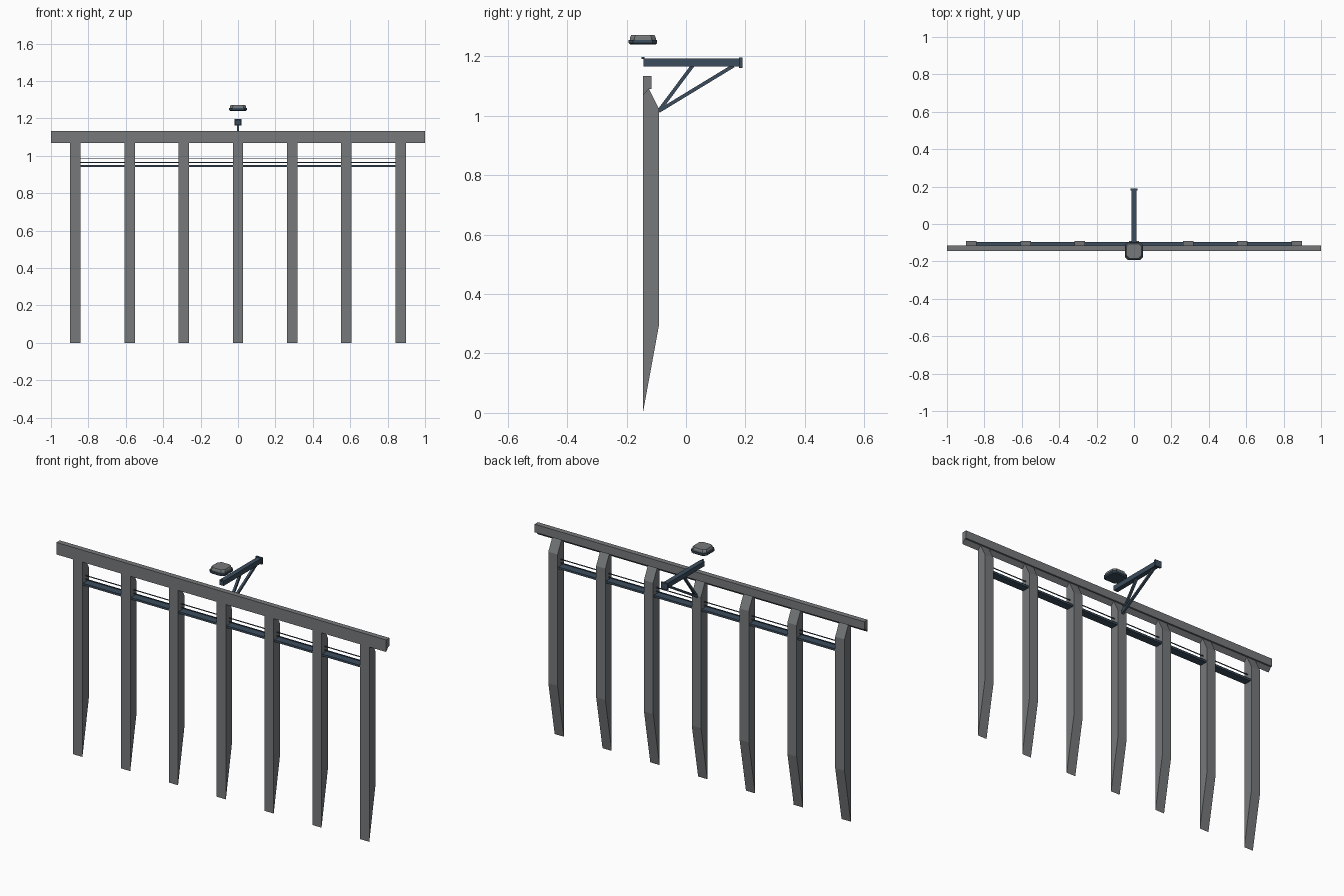
import bpy, bmesh
from mathutils import Vector

cube = bpy.data.objects.get("Cube")
if cube:
    bpy.data.objects.remove(cube, do_unlink=True)


def material(name, rgb):
    m = bpy.data.materials.new(name)
    m.use_nodes = True
    m.diffuse_color = (*rgb, 1)
    m.node_tree.nodes["Principled BSDF"].inputs["Base Color"].default_value = (*rgb, 1)
    return m


GREY = material("weathered grey", (0.18, 0.19, 0.195))
BLUE = material("dark slate blue", (0.045, 0.075, 0.11))


def finish(name, bm, mat):
    bmesh.ops.recalc_face_normals(bm, faces=bm.faces)
    me = bpy.data.meshes.new(name)
    bm.to_mesh(me)
    bm.free()
    me.materials.append(mat)
    ob = bpy.data.objects.new(name, me)
    bpy.context.collection.objects.link(ob)
    return ob


def loft(name, rings, mat):
    """Bridge equal closed rings and cap both ends."""
    bm = bmesh.new()
    loops = [[bm.verts.new(p) for p in ring] for ring in rings]
    n = len(loops[0])
    for a, b in zip(loops, loops[1:]):
        for i in range(n):
            j = (i + 1) % n
            bm.faces.new((a[i], a[j], b[j], b[i]))
    bm.faces.new(loops[0])
    bm.faces.new(loops[-1])
    return finish(name, bm, mat)


def extrude_x(name, profile, x0, x1, mat):
    """Extrude a (y, z) profile along x."""
    return loft(name, [[(x, y, z) for y, z in profile] for x in (x0, x1)], mat)


def box(name, x, y, z, mat):
    return extrude_x(name, [(y[0], z[0]), (y[1], z[0]), (y[1], z[1]), (y[0], z[1])], *x, mat)


def strut(name, start, end, width, mat):
    """Square bar between two points in the plane x = 0."""
    a, b = Vector(start), Vector(end)
    d = (b - a).normalized() * width / 2
    side = Vector((-d.y, d.x))
    return extrude_x(name, [a - side, b - side, b + side, a + side], -width / 2, width / 2, mat)


# Posts with tapered feet and sloping heads
post_profile = [(-0.145, 0), (-0.09, 0.3), (-0.09, 1.02), (-0.125, 1.09), (-0.145, 1.09)]
for i in range(-3, 4):
    x = i * 0.29
    extrude_x("post", post_profile, x - 0.028, x + 0.028, GREY)

# Top beam with a chamfered underside
beam_profile = [(-0.145, 1.068), (-0.125, 1.09), (-0.116, 1.09), (-0.116, 1.134), (-0.145, 1.134)]
extrude_x("top_beam", beam_profile, -1, 1, GREY)

# Lower rail and two thin wires
box("rail", (-0.85, 0.85), (-0.14, -0.095), (0.939, 0.95), BLUE)
for z in (0.964, 0.984):
    box("wire", (-0.85, 0.85), (-0.119, -0.115), (z - 0.002, z + 0.002), BLUE)

# Bracket arm, end plate, hook and braces
box("bracket_arm", (-0.013, 0.013), (-0.143, 0.18), (1.165, 1.192), BLUE)
box("bracket_end_plate", (-0.02, 0.02), (0.179, 0.19), (1.161, 1.196), BLUE)
box("lamp_hook", (-0.004, 0.004), (-0.15, -0.139), (1.19, 1.197), BLUE)
strut("short_brace", (-0.092, 1.015), (0.022, 1.168), 0.012, BLUE)
strut("long_brace", (-0.092, 1.015), (0.16, 1.168), 0.012, BLUE)


# Lamp: grey cap on a dark chamfered rim
def octagon(r, z, cut=0.015):
    k = r - cut
    pts = [(k, -r), (r, -k), (r, k), (k, r), (-k, r), (-r, k), (-r, -k), (-k, -r)]
    return [(x, y - 0.145, z) for x, y in pts]


loft("lamp_rim", [octagon(0.043, 1.24), octagon(0.048, 1.245), octagon(0.048, 1.255)], BLUE)
loft("lamp_cap", [octagon(0.044, 1.254), octagon(0.043, 1.264), octagon(0.039, 1.272)], GREY)
